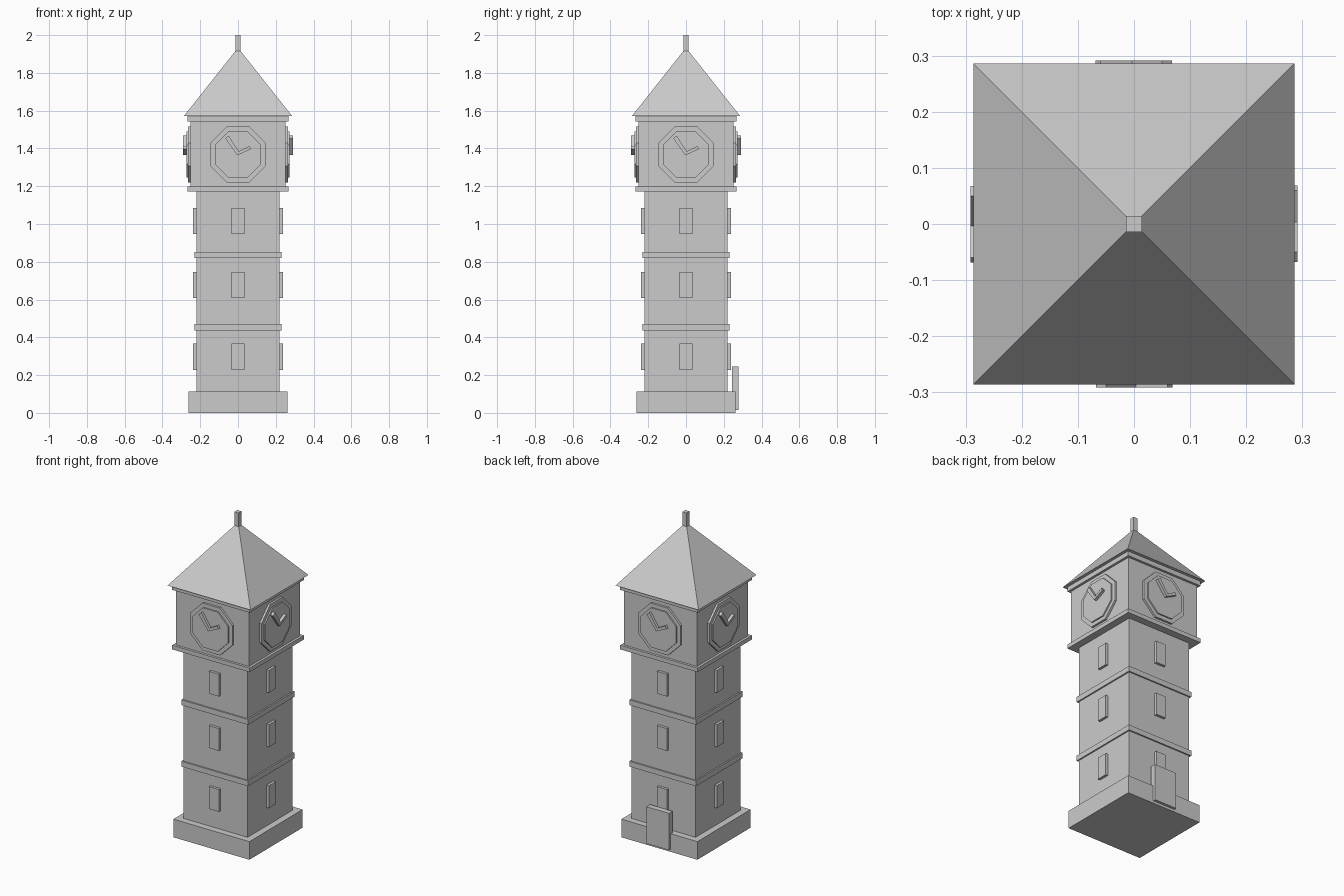
import bpy, math
from mathutils import Matrix, Vector

if "Cube" in bpy.data.objects:
    bpy.data.objects.remove(bpy.data.objects["Cube"])

stone = bpy.data.materials.new("grey_stone")
stone.diffuse_color = (0.6, 0.6, 0.6, 1)
stone.use_nodes = True
stone.node_tree.nodes["Principled BSDF"].inputs["Base Color"].default_value = stone.diffuse_color


def make(name, verts, faces):
    mesh = bpy.data.meshes.new(name)
    mesh.from_pydata([tuple(v) for v in verts], [], faces)
    mesh.materials.append(stone)
    ob = bpy.data.objects.new(name, mesh)
    bpy.context.collection.objects.link(ob)
    return ob


def square_block(name, half, z0, z1, top_half=None):
    """Square tower section, optionally tapered."""
    t = half if top_half is None else top_half
    signs = [(-1, -1), (1, -1), (1, 1), (-1, 1)]
    verts = [(x * h, y * h, z) for h, z in ((half, z0), (t, z1)) for x, y in signs]
    sides = [(i, (i + 1) % 4, (i + 1) % 4 + 4, i + 4) for i in range(4)]
    return make(name, verts, [(3, 2, 1, 0), (4, 5, 6, 7)] + sides)


def wall_plate(name, outline, near, far, turn=0):
    """Extrude a counter-clockwise (across, z) outline out of the front wall,
    then turn it by quarter turns around the tower."""
    n = len(outline)
    rot = Matrix.Rotation(turn * math.pi / 2, 3, 'Z')
    verts = [rot @ Vector((u, -d, z)) for d in (near, far) for u, z in outline]
    sides = [(i, (i + 1) % n, (i + 1) % n + n, i + n) for i in range(n)]
    return make(name, verts, [tuple(reversed(range(n))), tuple(range(n, 2 * n))] + sides)


def rect(half, z0, z1):
    return [(-half, z0), (half, z0), (half, z1), (-half, z1)]


def octagon(apothem, zc):
    r = apothem / math.cos(math.pi / 8)
    return [(r * math.cos(a), zc + r * math.sin(a))
            for a in (math.pi / 8 + i * math.pi / 4 for i in range(8))]


# Tower sections
square_block("base", 0.262, 0.0, 0.113)
square_block("shaft", 0.221, 0.113, 1.172)
square_block("lower_band", 0.23, 0.437, 0.47)
square_block("upper_band", 0.23, 0.82, 0.853)
square_block("clock_ledge", 0.267, 1.172, 1.198)
square_block("clock_room", 0.252, 1.198, 1.543)
square_block("cornice", 0.267, 1.543, 1.572)

# Roof and spire
square_block("roof", 0.286, 1.572, 1.918, 0.012)
square_block("spire", 0.0145, 1.9, 2.0)

# Windows and clocks on all four walls
ZC = 1.368
hand_shape = [(-0.068, 0.085), (-0.003, -0.004), (0.069, 0.029),
              (0.060, 0.045), (0.004, 0.017), (-0.050, 0.100)]
for turn in range(4):
    for level, z in enumerate((0.228, 0.608, 0.947)):
        wall_plate(f"window_{turn}_{level}", rect(0.034, z, z + 0.139), 0.215, 0.237, turn)
    wall_plate(f"clock_rim_{turn}", octagon(0.147, ZC), 0.245, 0.265, turn)
    wall_plate(f"clock_face_{turn}", octagon(0.123, ZC), 0.26, 0.273, turn)
    wall_plate(f"clock_hands_{turn}", [(u, ZC + z) for u, z in hand_shape],
               0.27, 0.291, turn)

# Door on the back
wall_plate("door", rect(0.078, 0.016, 0.246), 0.243, 0.278, 2)
